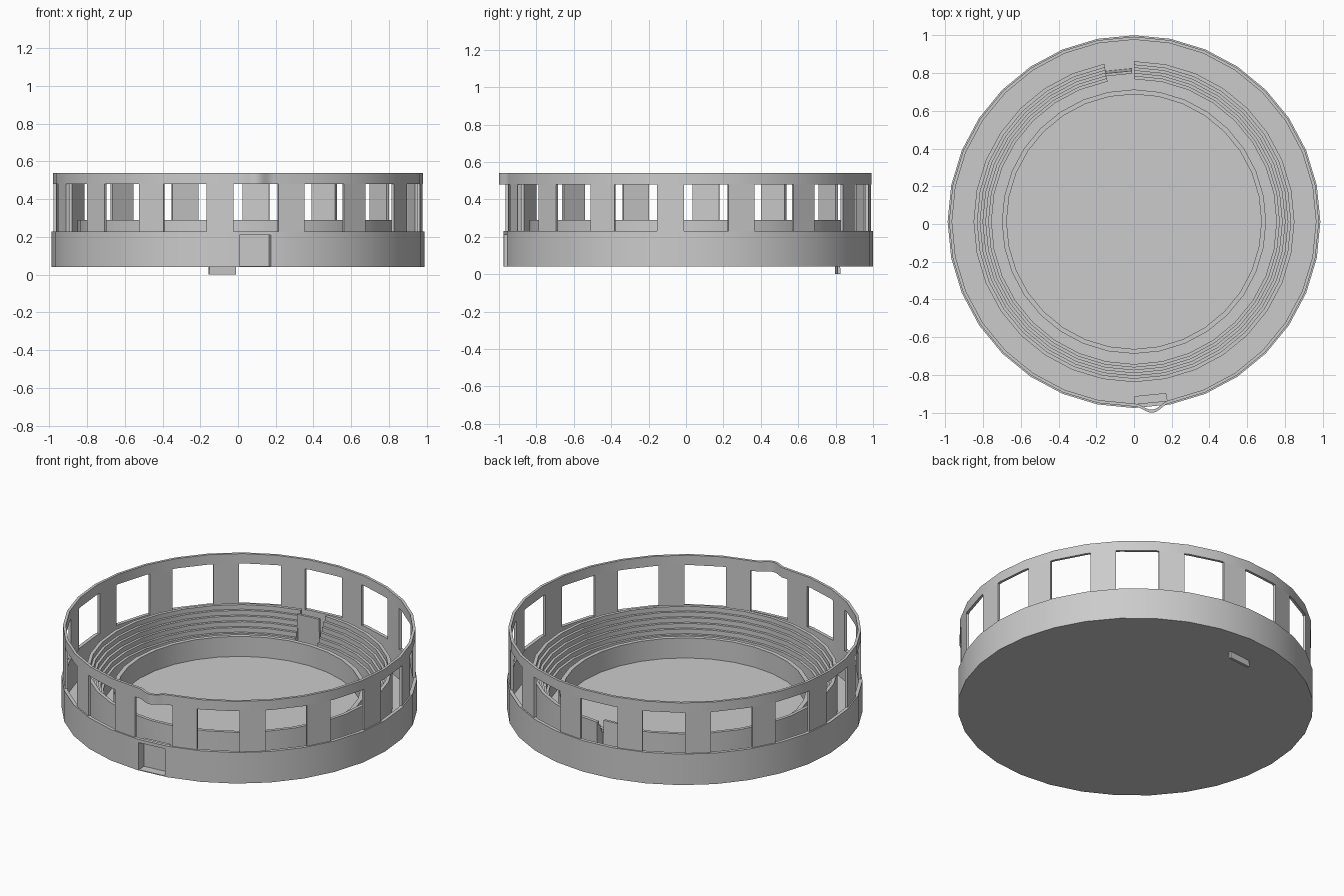
import bpy, bmesh
from math import sin, cos, pi, radians

if "Cube" in bpy.data.objects:
    bpy.data.objects.remove(bpy.data.objects["Cube"])

SIDES = 32
STEP = 360 / SIDES
CY = 0.0125          # plan centre in y


def point(r, z, a, bulge=0.0):
    """Point on a 32-sided plan; a = degrees counter-clockwise from the front (-y)."""
    local = radians((a % STEP) - STEP / 2)
    rr = r * cos(pi / SIDES) / cos(local)
    if bulge and 0 < a < STEP:
        rr += bulge * sin(pi * a / STEP) ** 2
    t = radians(a - 90)
    return (rr * cos(t), rr * sin(t) + CY, z)


def span(a0, a1):
    """Angles from a0 to a1, with every facet corner in between."""
    inner = [k * STEP for k in range(-SIDES, 2 * SIDES + 1)
             if a0 + 0.01 < k * STEP < a1 - 0.01]
    return [a0] + inner + [a1]


def sweep(name, profile, angles, full=False, bulge=0.0):
    """Sweep a closed (r, z) profile round the plan."""
    bm = bmesh.new()
    rings = [[bm.verts.new(point(r, z, a, bulge)) for r, z in profile] for a in angles]
    n = len(profile)
    pairs = list(zip(rings, rings[1:]))
    if full:
        pairs.append((rings[-1], rings[0]))
    for p, q in pairs:
        for i in range(n):
            j = (i + 1) % n
            bm.faces.new((p[i], q[i], q[j], p[j]))
    if not full:
        bm.faces.new(rings[0])
        bm.faces.new(rings[-1][::-1])
    bmesh.ops.recalc_face_normals(bm, faces=bm.faces)
    return finish(name, bm)


def finish(name, bm):
    me = bpy.data.meshes.new(name)
    bm.to_mesh(me)
    bm.free()
    ob = bpy.data.objects.new(name, me)
    bpy.context.collection.objects.link(ob)
    bpy.ops.object.select_all(action='DESELECT')
    ob.select_set(True)
    bpy.context.view_layer.objects.active = ob
    bpy.ops.object.shade_smooth_by_angle(angle=radians(30))
    return ob


def rect(r0, r1, z0, z1):
    return [(r0, z0), (r1, z0), (r1, z1), (r0, z1)]


CIRCLE = [k * STEP for k in range(SIDES)]

# base floor disc
bm = bmesh.new()
low = [bm.verts.new(point(0.9875, 0.04, a)) for a in CIRCLE]
face = bm.faces.new(low)
ext = bmesh.ops.extrude_face_region(bm, geom=[face])
for v in ext["geom"]:
    if isinstance(v, bmesh.types.BMVert):
        v.co.z += 0.005
bmesh.ops.recalc_face_normals(bm, faces=bm.faces)
finish("floor", bm)

# lower outer wall, open at the front doorway
DOOR0, DOOR1 = 0.5, 10.2
sweep("lower_wall", rect(0.967, 0.9875, 0.04, 0.23), span(DOOR1, 360 + DOOR0))
sweep("door_lintel", rect(0.967, 0.9875, 0.21, 0.23), [DOOR0, DOOR1])

# doorway recess: two jambs, back panel and ceiling
sweep("door_jamb_left", rect(0.925, 0.967, 0.04, 0.215), [DOOR0 - 0.4, DOOR0])
sweep("door_jamb_right", rect(0.925, 0.967, 0.04, 0.215), [DOOR1, DOOR1 + 0.4])
sweep("door_panel", rect(0.925, 0.935, 0.04, 0.21), [DOOR0, DOOR1])
sweep("door_ceiling", rect(0.925, 0.967, 0.21, 0.215), [DOOR0, DOOR1])

# sixteen flat pillars between the windows
for k in range(16):
    mid = STEP * 1.5 + k * 2 * STEP
    sweep(f"pillar_{k + 1}", rect(0.964, 0.98, 0.23, 0.48), [mid - 4.25, mid + 4.25])

# top band with a small outward bulge above the door
band_angles = CIRCLE[:1] + [STEP * i / 10 for i in range(1, 10)] + CIRCLE[1:]
sweep("top_band", rect(0.964, 0.98, 0.48, 0.54), band_angles, full=True, bulge=0.042)

# stepped seating with a one-facet gap at the back
radii = [0.755, 0.77, 0.785, 0.80, 0.815, 0.83, 0.85]
steps = [(radii[0], 0.045)]
for i in range(6):
    z = 0.15 + 0.028 * i
    steps += [(radii[i], z), (radii[i + 1], z)]
steps.append((radii[-1], 0.045))
sweep("seating", steps, span(180 + STEP * 0.95, 540))

# arena barrier
sweep("arena_barrier", rect(0.675, 0.70, 0.045, 0.168), CIRCLE, full=True)

# leaning gate slab in the seating gap, reaching through the floor
gate = [(0.80, 0.0), (0.815, 0.0), (0.80, 0.285), (0.785, 0.285)]
sweep("gate_slab", gate, [180.7, 191.0])
